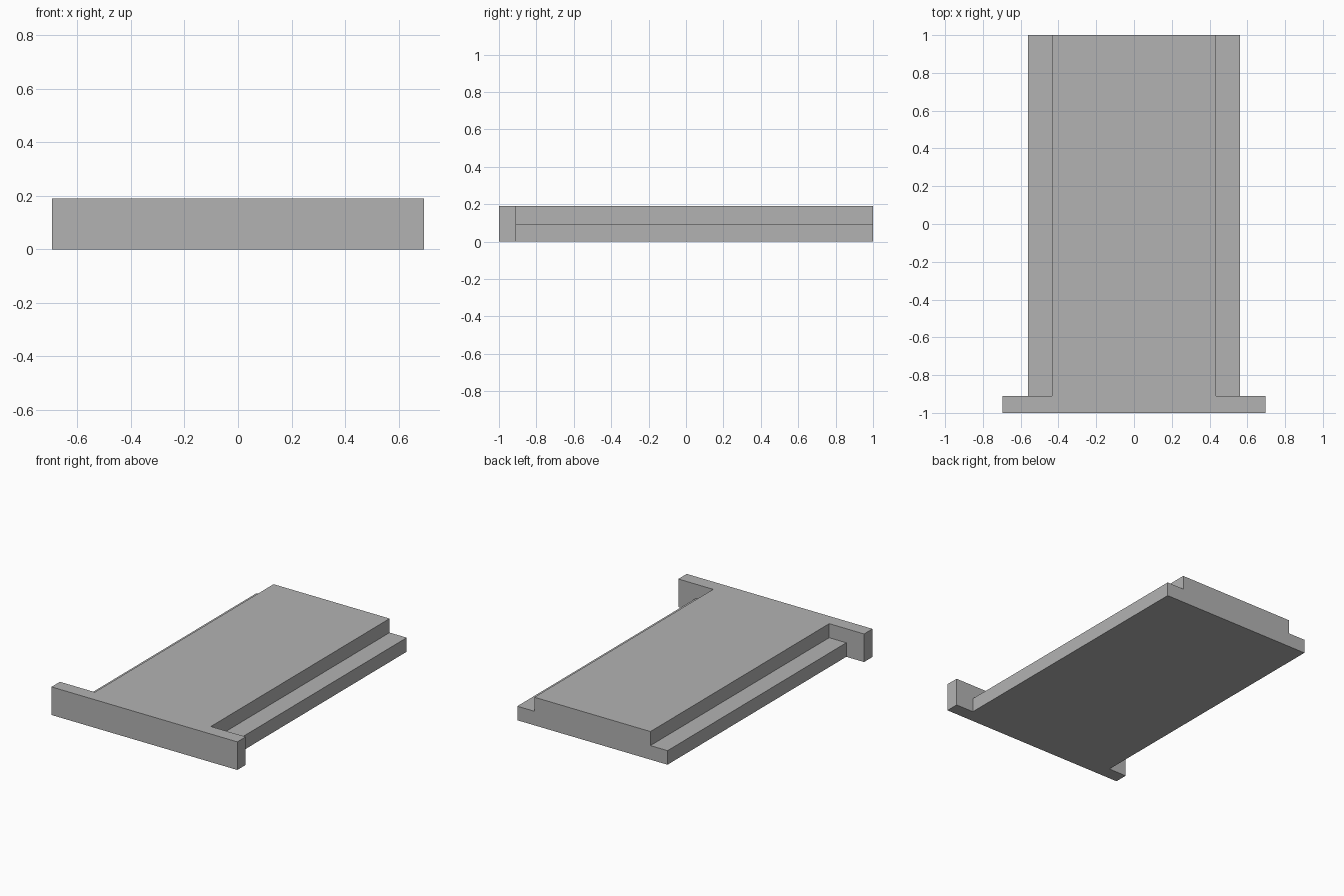
import bpy
import bmesh

if "Cube" in bpy.data.objects:
    bpy.data.objects.remove(bpy.data.objects["Cube"], do_unlink=True)

HEIGHT, STEP = 0.19, 0.095
FRONT, JOIN, BACK = -1.0, -0.91, 1.0
FLANGE_HALF, BASE_HALF, TOP_HALF = 0.695, 0.562, 0.434

grey = bpy.data.materials.new("plain grey")
grey.use_nodes = True
colour = (0.45, 0.45, 0.45, 1)
grey.diffuse_color = colour
grey.node_tree.nodes["Principled BSDF"].inputs["Base Color"].default_value = colour


def extrude_profile(name, half_profile, y0, y1):
    """Mirror a right-hand (x, z) profile about x = 0 and extrude it along y."""
    points = half_profile + [(-x, z) for x, z in reversed(half_profile)]
    bm = bmesh.new()
    face = bm.faces.new([bm.verts.new((x, y0, z)) for x, z in points])
    ext = bmesh.ops.extrude_face_region(bm, geom=[face], use_keep_orig=True)
    moved = [v for v in ext["geom"] if isinstance(v, bmesh.types.BMVert)]
    bmesh.ops.translate(bm, verts=moved, vec=(0, y1 - y0, 0))
    bmesh.ops.recalc_face_normals(bm, faces=bm.faces)
    mesh = bpy.data.meshes.new(name)
    bm.to_mesh(mesh)
    bm.free()
    mesh.materials.append(grey)
    obj = bpy.data.objects.new(name, mesh)
    bpy.context.collection.objects.link(obj)
    return obj


# Long slab with a lower ledge along each side
extrude_profile("stepped_slab",
                [(BASE_HALF, 0), (BASE_HALF, STEP), (TOP_HALF, STEP), (TOP_HALF, HEIGHT)],
                JOIN, BACK)

# Wider end plate across the front
extrude_profile("front_flange", [(FLANGE_HALF, 0), (FLANGE_HALF, HEIGHT)], FRONT, JOIN)
